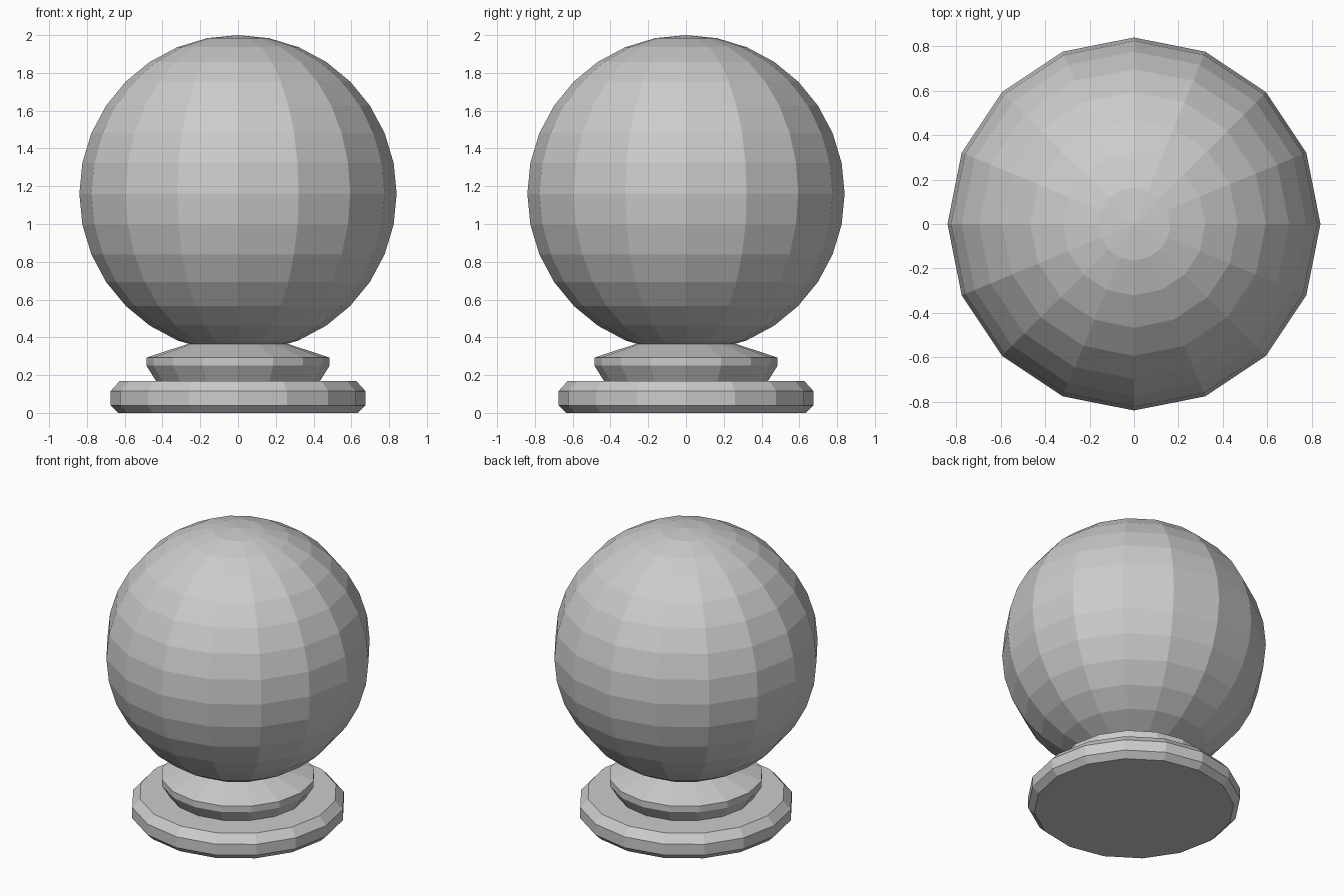
import bpy
import bmesh
from math import cos, sin, tau

SIDES = 16

old = bpy.data.objects.get("Cube")
if old:
    bpy.data.objects.remove(old, do_unlink=True)

# Single plain grey
grey = bpy.data.materials.new("plain grey")
grey.use_nodes = True
colour = (0.6, 0.6, 0.6, 1)
grey.diffuse_color = colour
grey.node_tree.nodes["Principled BSDF"].inputs["Base Color"].default_value = colour


def finish(bm, name):
    bmesh.ops.recalc_face_normals(bm, faces=bm.faces)
    mesh = bpy.data.meshes.new(name)
    bm.to_mesh(mesh)
    bm.free()
    mesh.materials.append(grey)
    obj = bpy.data.objects.new(name, mesh)
    bpy.context.collection.objects.link(obj)
    return obj


def turned(name, profile):
    """Flat-sided lathe of (radius, height) points, capped at both ends."""
    bm = bmesh.new()
    rings = [[bm.verts.new((r * cos(tau * i / SIDES), r * sin(tau * i / SIDES), z))
              for i in range(SIDES)] for r, z in profile]
    for low, high in zip(rings, rings[1:]):
        for i in range(SIDES):
            j = (i + 1) % SIDES
            bm.faces.new((low[i], low[j], high[j], high[i]))
    bm.faces.new(rings[0][::-1])
    bm.faces.new(rings[-1])
    return finish(bm, name)


# Bevelled foot disc
turned("base_plate", [(0.635, 0), (0.675, 0.04), (0.675, 0.115), (0.625, 0.17)])

# Flared neck between foot and ball
turned("collar", [(0.435, 0.17), (0.485, 0.25), (0.485, 0.293), (0.265, 0.365)])

# Faceted ball
bm = bmesh.new()
bmesh.ops.create_uvsphere(bm, u_segments=SIDES, v_segments=16, radius=0.84)
ball = finish(bm, "ball")
ball.location.z = 1.16
